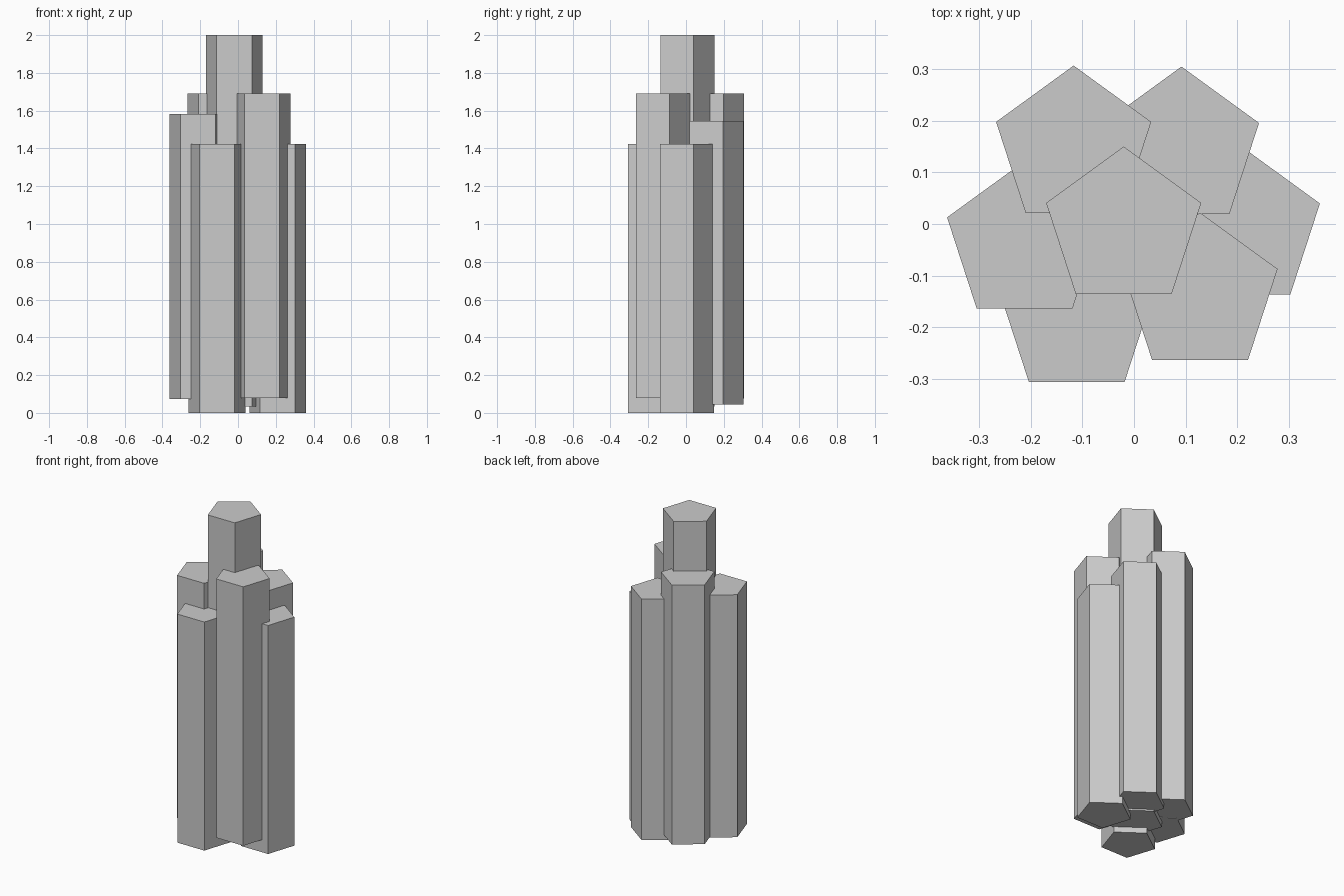
import bpy
import math

if "Cube" in bpy.data.objects:
    bpy.data.objects.remove(bpy.data.objects["Cube"])

RADIUS = 0.158


def column(name, x, y, bottom, top):
    """Upright five-sided column with one corner pointing to the back."""
    bpy.ops.mesh.primitive_cylinder_add(
        vertices=5, radius=RADIUS, depth=top - bottom,
        location=(x, y, (bottom + top) / 2))
    obj = bpy.context.object
    obj.name = name
    # make sure a corner lies on +y
    v = obj.data.vertices[0].co
    obj.rotation_euler.z = math.pi / 2 - math.atan2(v.y, v.x)


# Tall middle column and the ring of six around it: x, y, bottom, top
columns = {
    "center_column": (-0.02, -0.008, 0.035, 2.0),
    "back_left_column": (-0.117, 0.149, 0.075, 1.69),
    "back_right_column": (0.092, 0.147, 0.045, 1.545),
    "right_column": (0.21, -0.009, 0.0, 1.423),
    "front_right_column": (0.128, -0.136, 0.078, 1.69),
    "front_left_column": (-0.111, -0.178, 0.0, 1.423),
    "left_column": (-0.212, -0.036, 0.073, 1.583),
}
for name, values in columns.items():
    column(name, *values)
